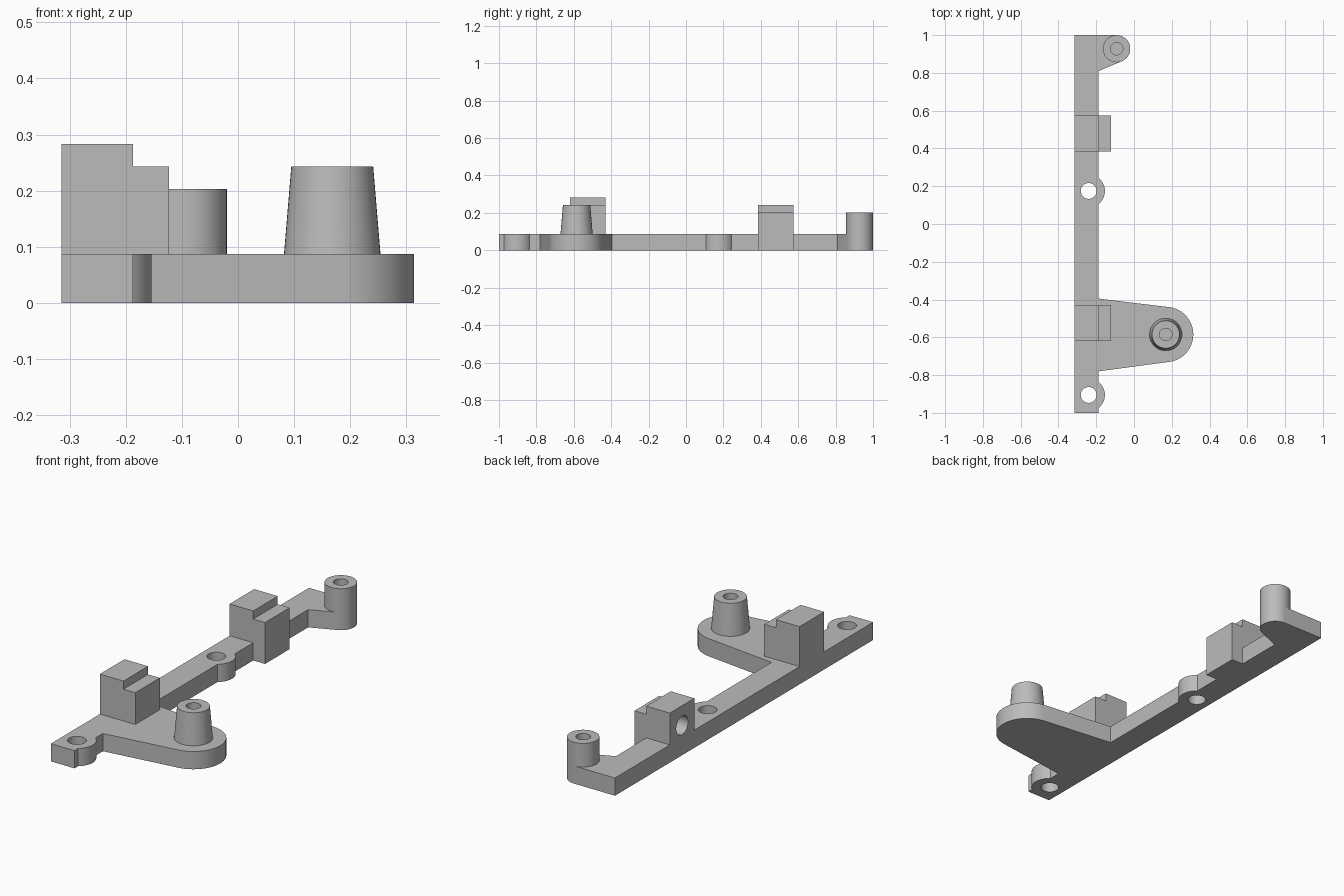
import bpy, bmesh
from math import sin, cos, radians, tau
from mathutils import Vector

cube = bpy.data.objects.get("Cube")
if cube:
    bpy.data.objects.remove(cube, do_unlink=True)

grey = bpy.data.materials.new("plain grey")
grey.use_nodes = True
grey.diffuse_color = (0.5, 0.5, 0.5, 1)
grey.node_tree.nodes["Principled BSDF"].inputs["Base Color"].default_value = (0.5, 0.5, 0.5, 1)

BACK, EDGE, STEP = -0.315, -0.187, -0.123   # bar back, bar front, block front
THICK = 0.087
HOLES = [(-0.24, -0.905), (-0.24, 0.175)]
ARM, TAB = (0.168, -0.585), (-0.092, 0.928)


def finish(name, bm):
    bmesh.ops.recalc_face_normals(bm, faces=bm.faces)
    mesh = bpy.data.meshes.new(name)
    bm.to_mesh(mesh)
    bm.free()
    mesh.materials.append(grey)
    obj = bpy.data.objects.new(name, mesh)
    bpy.context.collection.objects.link(obj)
    return obj


def activate(obj):
    bpy.ops.object.select_all(action='DESELECT')
    obj.select_set(True)
    bpy.context.view_layer.objects.active = obj


def smooth(obj):
    activate(obj)
    bpy.ops.object.shade_smooth_by_angle(angle=radians(30))


def extrude(name, points, offset):
    """Closed outline pushed along a vector."""
    bm = bmesh.new()
    face = bm.faces.new([bm.verts.new(p) for p in points])
    new = bmesh.ops.extrude_face_region(bm, geom=[face])["geom"]
    bmesh.ops.translate(bm, vec=Vector(offset),
                        verts=[v for v in new if isinstance(v, bmesh.types.BMVert)])
    return finish(name, bm)


def arc(centre, r, start, end, n=24):
    angles = [radians(start + (end - start) * i / n) for i in range(n + 1)]
    return [(centre[0] + r * cos(a), centre[1] + r * sin(a)) for a in angles]


def lathe(name, centre, profile, n=48):
    """Profile of (radius, height) turned about a vertical axis."""
    bm = bmesh.new()
    rings = [[bm.verts.new((centre[0] + r * cos(tau * i / n),
                            centre[1] + r * sin(tau * i / n), z)) for i in range(n)]
             for r, z in profile]
    for low, high in zip(rings, rings[1:]):
        for i in range(n):
            j = (i + 1) % n
            bm.faces.new((low[i], low[j], high[j], high[i]))
    bm.faces.new(rings[0])
    bm.faces.new(rings[-1])
    return finish(name, bm)


def cut(obj, cutter):
    cutter.hide_render = True
    mod = obj.modifiers.new("hole", 'BOOLEAN')
    mod.operation, mod.solver, mod.object = 'DIFFERENCE', 'EXACT', cutter
    activate(obj)
    bpy.ops.object.modifier_apply(modifier=mod.name)
    bpy.data.objects.remove(cutter, do_unlink=True)


# Base plate: bar, two round lugs, tapered arm and end tab in one outline
def lug(centre):
    return arc(centre, 0.086, -52, 52)


outline = [(BACK, -1), (EDGE, -1)]
outline += lug(HOLES[0]) + [(EDGE, -0.78)]
outline += arc(ARM, 0.146, -82, 82, 40) + [(EDGE, -0.395)]
outline += lug(HOLES[1]) + [(EDGE, 0.81)]
outline += arc(TAB, 0.072, -68, 90) + [(BACK, 1)]
plate = extrude("base_plate", [(x, y, 0) for x, y in outline], (0, 0, THICK))
for centre in HOLES:
    cut(plate, lathe("hole_cutter", centre, [(0.042, -0.1), (0.042, 0.2)]))
smooth(plate)


# Stepped blocks standing on the bar
def block(name, y, length, bottom, shelf, top):
    section = [(BACK, THICK), (EDGE, THICK), (EDGE, bottom), (STEP, bottom),
               (STEP, shelf), (EDGE, shelf), (EDGE, top), (BACK, top)]
    if bottom == THICK:
        del section[1:3]
    return extrude(name, [(x, y, z) for x, z in section], (0, length, 0))


block("front_block", -0.62, 0.19, THICK, 0.243, 0.283)
rear_block = block("rear_block", 0.385, 0.19, 0, 0.203, 0.243)

# Blind round hole in the outer side of the rear block
hole = arc((0.48, 0.147), 0.046, 0, 350, 35)
cut(rear_block, extrude("side_cutter", [(BACK - 0.1, y, z) for y, z in hole], (0.2, 0, 0)))
smooth(rear_block)


# Screw posts with blind holes
def post(name, centre, base, top, height):
    smooth(lathe(name, centre, [(base, THICK), (top, height), (0.033, height),
                                (0.033, THICK + 0.02)]))


post("tapered_post", ARM, 0.086, 0.073, 0.243)
post("straight_post", TAB, 0.072, 0.072, 0.203)
